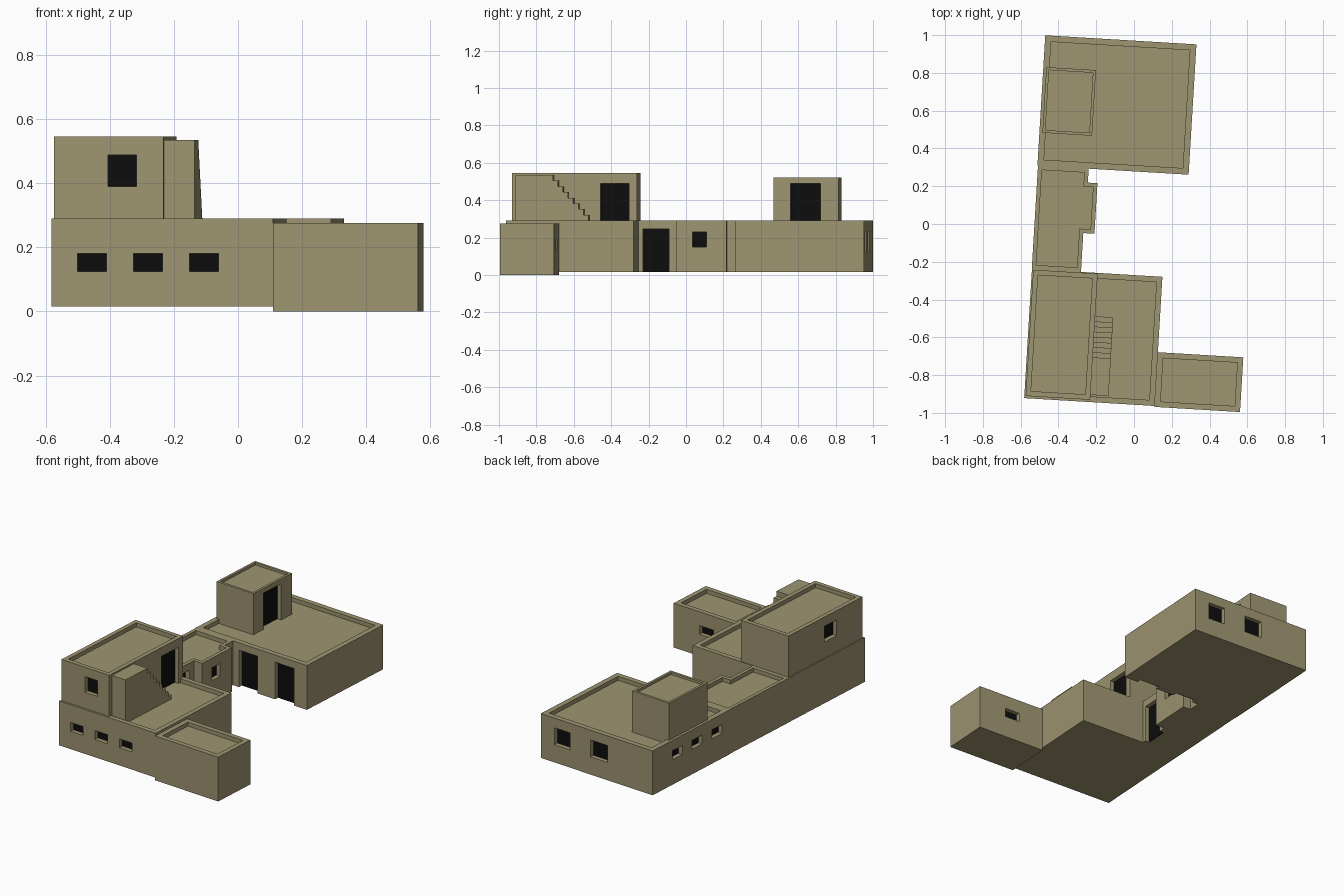
import bpy, bmesh, math
from mathutils import Matrix

if "Cube" in bpy.data.objects:
    bpy.data.objects.remove(bpy.data.objects["Cube"])

TURN = Matrix.Rotation(-math.asin(0.06), 4, 'Z')   # whole compound is slightly turned
RECESS = 0.03


def material(name, rgb):
    m = bpy.data.materials.new(name)
    m.diffuse_color = (*rgb, 1)
    m.use_nodes = True
    m.node_tree.nodes["Principled BSDF"].inputs["Base Color"].default_value = m.diffuse_color
    return m


CLAY = material("clay", (0.34, 0.30, 0.165))
DARK = material("dark_opening", (0.004, 0.004, 0.004))


def finish(bm, name, mat):
    bmesh.ops.recalc_face_normals(bm, faces=bm.faces[:])
    bm.transform(TURN)
    me = bpy.data.meshes.new(name)
    bm.to_mesh(me)
    bm.free()
    me.materials.append(mat)
    ob = bpy.data.objects.new(name, me)
    bpy.context.collection.objects.link(ob)
    return ob


def add_box(bm, a, b):
    r = bmesh.ops.create_cube(bm, size=1)
    for v in r["verts"]:
        v.co = [(p + q) / 2 + c * abs(q - p) for p, q, c in zip(a, b, v.co)]


def rect(x0, x1, y0, y1):
    return [(x0, y0), (x1, y0), (x1, y1), (x0, y1)]


def opening_box(side, plane, a0, a1, z0, z1, d0, d1):
    """Box across a wall; d0 and d1 are depths measured inward."""
    sign = 1 if side[0] == '+' else -1
    p, q = sorted((plane - sign * d0, plane - sign * d1))
    if side[1] == 'x':
        return (p, a0, z0), (q, a1, z1)
    return (a0, p, z0), (a1, q, z1)


def block(name, outline, z0, z1, parapet, roof_depth, openings=()):
    # walls with a sunken flat roof inside a parapet
    bm = bmesh.new()
    base = bm.faces.new([bm.verts.new((x, y, z0)) for x, y in outline])
    r = bmesh.ops.extrude_face_region(bm, geom=[base], use_keep_orig=True)
    bmesh.ops.translate(bm, vec=(0, 0, z1 - z0),
                        verts=[g for g in r["geom"] if isinstance(g, bmesh.types.BMVert)])
    bmesh.ops.recalc_face_normals(bm, faces=bm.faces[:])
    top = [f for f in bm.faces if f.normal.z > 0.9]
    bmesh.ops.inset_region(bm, faces=top, thickness=parapet, use_even_offset=True)
    r = bmesh.ops.extrude_face_region(bm, geom=top)
    bmesh.ops.translate(bm, vec=(0, 0, -roof_depth),
                        verts=[g for g in r["geom"] if isinstance(g, bmesh.types.BMVert)])
    bmesh.ops.delete(bm, geom=[f for f in top if f.is_valid], context='FACES')
    ob = finish(bm, name, CLAY)
    if not openings:
        return ob
    # recesses, each closed at the back by a dark panel
    cut, dark = bmesh.new(), bmesh.new()
    for side, plane, a0, a1, b0, b1 in openings:
        low = b0 - 0.02 if b0 <= z0 else b0
        add_box(cut, *opening_box(side, plane, a0, a1, low, b1, -0.02, RECESS))
        add_box(dark, *opening_box(side, plane, a0, a1, b0, b1, RECESS - 0.003, RECESS + 0.002))
    cutter = finish(cut, name + "_cutter", CLAY)
    cutter.hide_render = True
    finish(dark, name + "_openings", DARK)
    mod = ob.modifiers.new("recesses", 'BOOLEAN')
    mod.operation = 'DIFFERENCE'
    mod.solver = 'EXACT'
    mod.object = cutter
    dg = bpy.context.evaluated_depsgraph_get()
    ob_mesh = bpy.data.meshes.new_from_object(ob.evaluated_get(dg))
    ob.modifiers.clear()
    ob.data = ob_mesh
    bpy.data.objects.remove(cutter)
    return ob


G = 0.015   # floor level of the main blocks

# north house: two doors, two back windows, three small side windows
block("north_house", rect(-0.529, 0.273, 0.278, 0.969), G, 0.29, 0.033, 0.025,
      [('-y', 0.278, 0.045, 0.18, G, 0.245), ('-y', 0.278, -0.215, -0.08, G, 0.245),
       ('+y', 0.969, 0.063, 0.175, 0.125, 0.23), ('+y', 0.969, -0.205, -0.085, 0.125, 0.23)]
      + [('-x', -0.529, c - 0.045, c + 0.045, 0.17, 0.225) for c in (0.745, 0.565, 0.385)])
block("north_roof_room", rect(-0.513, -0.25, 0.453, 0.801), 0.26, 0.52, 0.015, 0.015,
      [('+x', -0.25, 0.545, 0.705, 0.265, 0.49)])

# narrow linking wing with a projecting bay
block("link_wing", [(-0.526, -0.27), (-0.265, -0.27), (-0.265, -0.064), (-0.206, -0.064),
                    (-0.206, 0.204), (-0.257, 0.204), (-0.257, 0.278), (-0.526, 0.278)],
      G, 0.29, 0.022, 0.025,
      [('+x', -0.265, -0.246, -0.106, G, 0.245), ('+x', -0.206, 0.023, 0.098, 0.15, 0.23)])

# south house with upper storey
block("south_house", rect(-0.525, 0.167, -0.955, -0.27), G, 0.29, 0.03, 0.025,
      [('-y', -0.955, x, x + 0.09, 0.125, 0.18) for x in (-0.444, -0.269, -0.094)])
block("south_upper_storey", rect(-0.518, -0.176, -0.943, -0.274), 0.26, 0.545, 0.027, 0.025,
      [('-y', -0.943, -0.35, -0.26, 0.39, 0.487), ('-x', -0.518, -0.71, -0.60, 0.39, 0.487),
       ('+x', -0.176, -0.468, -0.315, 0.265, 0.49)])

# low annex
block("annex", rect(0.167, 0.62, -0.96, -0.67), 0, 0.275, 0.03, 0.025,
      [('+y', -0.67, 0.335, 0.435, 0.135, 0.19)])

# roof staircase: stepped profile extruded sideways
STEPS, Y_LOW, Y_HIGH, Z_LOW, Z_HIGH = 9, -0.50, -0.718, 0.26, 0.535
profile = [(-0.917, Z_LOW), (Y_LOW, Z_LOW)]
for i in range(STEPS):
    y = Y_LOW + (Y_HIGH - Y_LOW) * i / (STEPS - 1)
    profile += [(y, Z_LOW + (Z_HIGH - Z_LOW) * k / STEPS) for k in (i, i + 1) if i or k]
profile.append((-0.917, Z_HIGH))
bm = bmesh.new()
side = bm.faces.new([bm.verts.new((-0.177, y, z)) for y, z in profile])
r = bmesh.ops.extrude_face_region(bm, geom=[side], use_keep_orig=True)
bmesh.ops.translate(bm, vec=(0.097, 0, 0),
                    verts=[g for g in r["geom"] if isinstance(g, bmesh.types.BMVert)])
finish(bm, "roof_stairs", CLAY)
